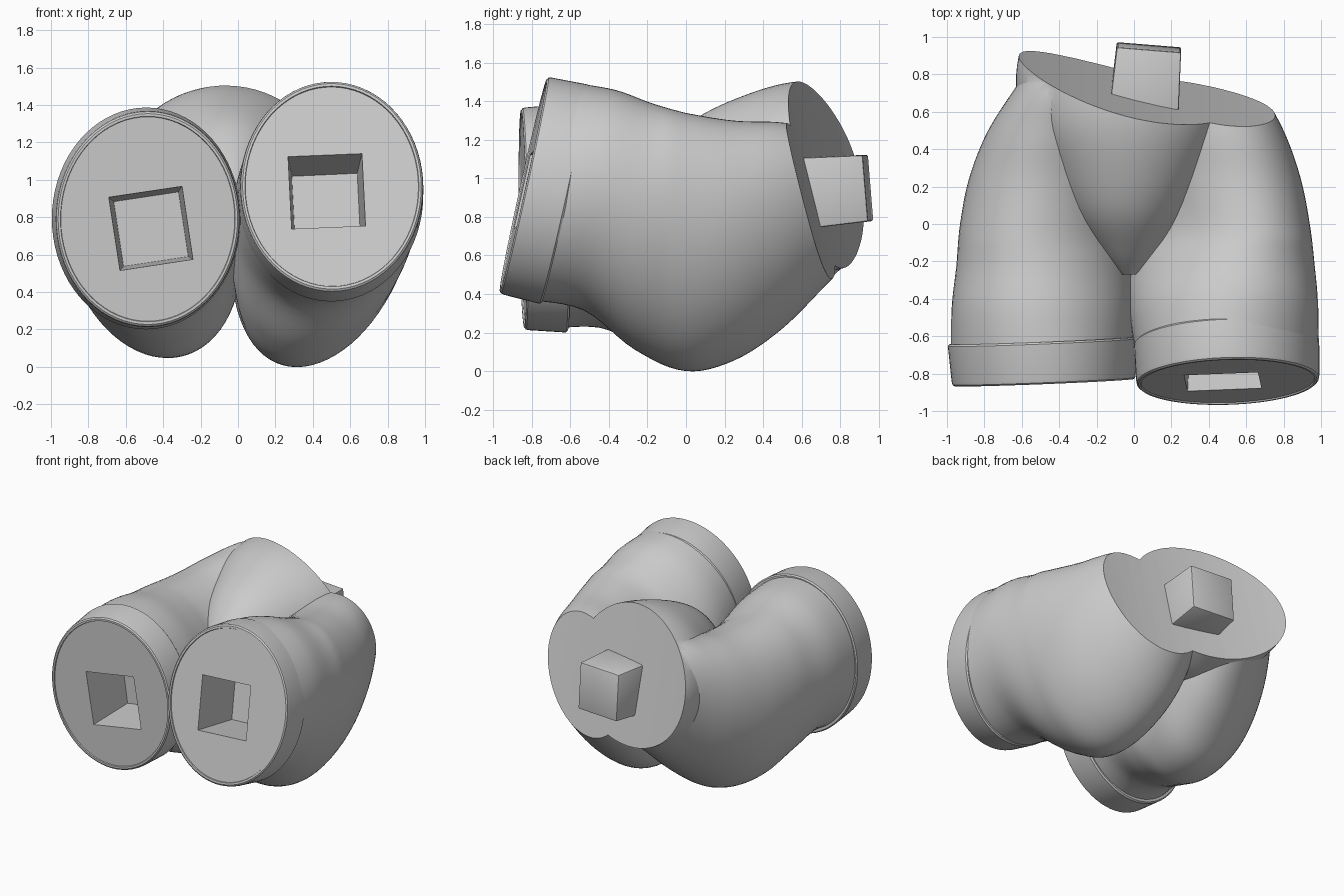
import bpy, bmesh, math
from mathutils import Matrix, Vector

if "Cube" in bpy.data.objects:
    bpy.data.objects.remove(bpy.data.objects["Cube"], do_unlink=True)

grey = bpy.data.materials.new("plain grey")
grey.use_nodes = True
grey.diffuse_color = (0.6, 0.6, 0.6, 1)
grey.node_tree.nodes["Principled BSDF"].inputs["Base Color"].default_value = (0.6, 0.6, 0.6, 1)
SIDES = 72


def finish(name, bm):
    bmesh.ops.recalc_face_normals(bm, faces=bm.faces)
    mesh = bpy.data.meshes.new(name)
    bm.to_mesh(mesh)
    bm.free()
    mesh.materials.append(grey)
    ob = bpy.data.objects.new(name, mesh)
    bpy.context.collection.objects.link(ob)
    return ob


def activate(ob):
    bpy.ops.object.select_all(action='DESELECT')
    ob.select_set(True)
    bpy.context.view_layer.objects.active = ob


def skin(name, rings):
    """Closed tube through rings of points."""
    bm = bmesh.new()
    loops = [[bm.verts.new(p) for p in ring] for ring in rings]
    for a, b in zip(loops, loops[1:]):
        for i in range(len(a)):
            j = (i + 1) % len(a)
            bm.faces.new((a[i], a[j], b[j], b[i]))
    bm.faces.new(loops[0])
    bm.faces.new(loops[-1])
    return finish(name, bm)


def spline(points, steps=6):
    """Smooth in-between sections."""
    pts = [Vector(p) for p in points]
    out = []
    for i in range(len(pts) - 1):
        a, b, c, d = pts[max(i - 1, 0)], pts[i], pts[i + 1], pts[min(i + 2, len(pts) - 1)]
        for s in range(steps):
            t = s / steps
            out.append(b + (c - a) * t / 2 + (a * 2 - b * 5 + c * 4 - d) * t * t / 2
                       + (b * 3 - a - c * 3 + d) * t ** 3 / 2)
    return out + [pts[-1]]


def body_part(name, sections, lean=0, tilt=0):
    """Loft of sections (y, x min, x max, z min, z max); lean skews the buttock inward."""
    rings = []
    for y, x0, x1, z0, z1 in spline(sections):
        rz = (z1 - z0) / 2
        k = lean * min(max((y + 0.7) / 0.6, 0), 1)
        rx = math.sqrt(max(((x1 - x0) / 2) ** 2 - (k * rz) ** 2, 0.0004))
        t = tilt * min(max(-y / 0.7, 0), 1)
        ring = []
        for i in range(SIDES):
            a = math.tau * i / SIDES
            dz = rz * math.sin(a)
            ring.append(((x0 + x1) / 2 + rx * math.cos(a) + k * dz, y + t * dz, (z0 + z1) / 2 + dz))
        rings.append(ring)
    return skin(name, rings)


def frame(centre, axis, roll=0):
    z = Vector(axis).normalized()
    x = Vector((math.cos(roll), 0, math.sin(roll)))
    x = (x - z * x.dot(z)).normalized()
    m = Matrix((x, z.cross(x), z)).transposed().to_4x4()
    m.translation = centre
    return m


def block(name, centre, axis, size0, size1, depth, roll=0):
    """Tapered square block starting at centre and running along axis."""
    bm = bmesh.new()
    m = frame(centre, axis, roll) @ Matrix.Translation((0, 0, depth / 2))
    m = m @ Matrix.Rotation(math.pi / 4, 4, 'Z')
    bmesh.ops.create_cone(bm, cap_ends=True, segments=4, radius1=size0 / math.sqrt(2),
                          radius2=size1 / math.sqrt(2), depth=depth, matrix=m)
    return finish(name, bm)


def cuff(name, centre, axis, rx, rz, taper):
    """Flat-ended band with a rounded lip and a shallow inset end face."""
    m = frame(centre, axis)
    profile = [(0.008, taper * 0.945), (0.0, taper * 0.95), (0.0, taper * 0.975),
               (0.008, taper * 0.993), (0.025, taper), (0.215, 1.0), (0.225, 0.985)]
    angles = [math.tau * i / SIDES for i in range(SIDES)]
    return skin(name, [[m @ Vector((rx * s * math.cos(a), rz * s * math.sin(a), d)) for a in angles]
                       for d, s in profile])


def boolean(ob, other, operation):
    mod = ob.modifiers.new(operation, 'BOOLEAN')
    mod.operation, mod.object, mod.solver = operation, other, 'EXACT'
    activate(ob)
    bpy.ops.object.modifier_apply(modifier=mod.name)


# Thighs and pelvis
hips = body_part("hips", [
    (-0.70, 0.01, 0.985, 0.37, 1.495), (-0.45, -0.025, 0.985, 0.315, 1.46),
    (-0.22, -0.035, 0.965, 0.11, 1.39), (0.0, -0.01, 0.94, 0.0, 1.34),
    (0.25, -0.03, 0.89, 0.055, 1.30), (0.5, -0.03, 0.80, 0.22, 1.29),
    (0.75, 0.03, 0.66, 0.47, 1.24), (1.0, 0.08, 0.5, 0.72, 1.1)], lean=0.22, tilt=0.22)
right_thigh = body_part("right_thigh", [
    (-0.70, -0.98, -0.01, 0.22, 1.37), (-0.45, -0.975, 0.0, 0.225, 1.36),
    (-0.22, -0.95, 0.0, 0.13, 1.32), (0.0, -0.93, 0.0, 0.05, 1.30),
    (0.25, -0.88, 0.02, 0.08, 1.30), (0.5, -0.78, 0.02, 0.25, 1.34),
    (0.75, -0.62, 0.0, 0.48, 1.38), (1.0, -0.45, 0.0, 0.72, 1.3)], lean=-0.13)
pelvis = body_part("pelvis", [
    (-0.27, -0.07, 0.01, 0.9, 0.99), (-0.15, -0.2, 0.13, 0.72, 1.13),
    (0.05, -0.36, 0.27, 0.58, 1.31), (0.3, -0.49, 0.4, 0.5, 1.43),
    (0.55, -0.6, 0.5, 0.48, 1.5), (0.8, -0.63, 0.52, 0.53, 1.5),
    (1.05, -0.58, 0.52, 0.6, 1.45)])
for part in (right_thigh, pelvis):
    boolean(hips, part, 'UNION')
    bpy.data.objects.remove(part, do_unlink=True)


# Slanted, slightly hollow cut at the waist
def waist_y(x, z):
    return 0.94 - 0.26 * x - 0.25 * z + 0.15 * x * x


columns = [i / 8 for i in range(-10, 11)]
waist_cutter = skin("waist_cutter", [
    [(x, waist_y(x, -1), -1), (x, waist_y(x, 2), 2), (x, 3, 2), (x, 3, -1)] for x in columns])
boolean(hips, waist_cutter, 'DIFFERENCE')

# Leg cuffs with square sockets
left_cuff = cuff("left_cuff", (0.502, -0.845, 0.965), (-0.03, 0.977, -0.216), 0.495, 0.583, 0.99)
right_cuff = cuff("right_cuff", (-0.482, -0.848, 0.79), (-0.04, 1, 0.015), 0.505, 0.593, 0.975)
cutters = [waist_cutter]
for band, centre, axis, roll in (
        (left_cuff, (0.475, -0.85, 0.94), (-0.01, 0.977, -0.216), 0.05),
        (right_cuff, (-0.465, -0.848, 0.74), (0, 1, -0.01), 0.15)):
    start = Vector(centre) - Vector(axis) * 0.03
    socket = block("socket_cutter", start, axis, 0.4, 0.35, 0.42, roll)
    boolean(band, socket, 'DIFFERENCE')
    boolean(hips, socket, 'DIFFERENCE')
    cutters.append(socket)
for cutter in cutters:
    bpy.data.objects.remove(cutter, do_unlink=True)

# Square peg at the waist
peg = block("waist_peg", (0.08, 0.945, 0.95), (-0.08, -0.98, -0.08), 0.345, 0.38, 0.45)
bevel = peg.modifiers.new("soft edges", 'BEVEL')
bevel.width, bevel.segments = 0.01, 2
activate(peg)
bpy.ops.object.modifier_apply(modifier=bevel.name)

for ob in (hips, left_cuff, right_cuff, peg):
    activate(ob)
    bpy.ops.object.shade_smooth_by_angle(angle=math.radians(28))
